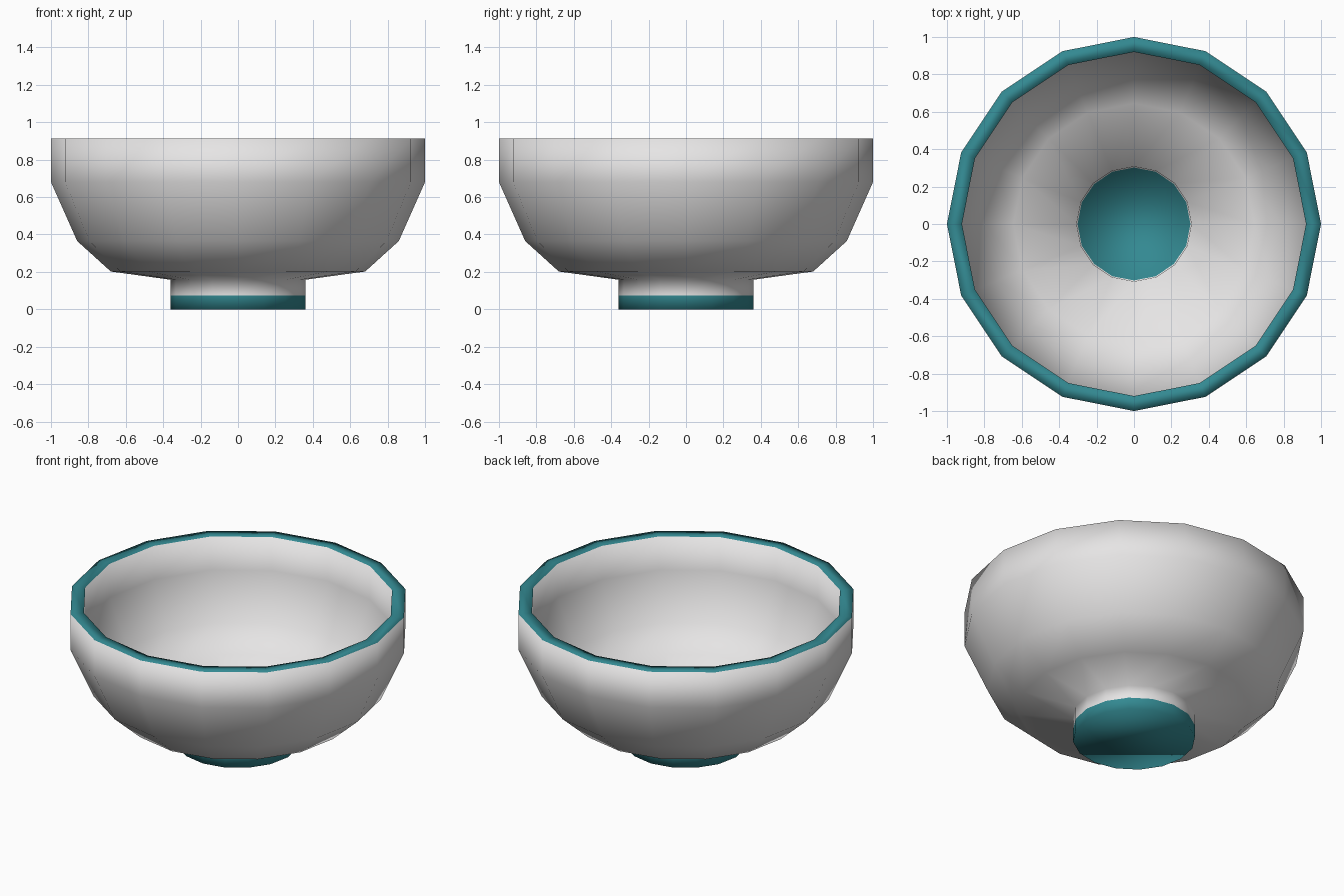
import bpy, bmesh, math

if "Cube" in bpy.data.objects:
    bpy.data.objects.remove(bpy.data.objects["Cube"])

SIDES = 16


def material(name, rgb):
    m = bpy.data.materials.new(name)
    m.diffuse_color = (*rgb, 1)
    m.use_nodes = True
    m.node_tree.nodes["Principled BSDF"].inputs["Base Color"].default_value = m.diffuse_color
    return m


white = material("white glaze", (0.79, 0.78, 0.78))
teal = material("teal", (0.033, 0.25, 0.285))


def lathe(name, profile, is_teal):
    """Spin (radius, z) points about z; close both ends with a disc."""
    bm = bmesh.new()
    rings = []
    for r, z in profile:
        rings.append([bm.verts.new((r * math.cos(a), r * math.sin(a), z))
                      for a in (2 * math.pi * i / SIDES for i in range(SIDES))])
    for k, (lo, hi) in enumerate(zip(rings, rings[1:])):
        for i in range(SIDES):
            j = (i + 1) % SIDES
            f = bm.faces.new((lo[i], lo[j], hi[j], hi[i]))
            f.material_index = int(is_teal(k))
    for ring in (rings[0][::-1], rings[-1]):
        bm.faces.new(ring).material_index = 1
    for f in bm.faces:
        f.smooth = True
    bmesh.ops.recalc_face_normals(bm, faces=bm.faces[:])
    me = bpy.data.meshes.new(name)
    bm.to_mesh(me)
    bm.free()
    me.materials.append(white)
    me.materials.append(teal)
    ob = bpy.data.objects.new(name, me)
    bpy.context.collection.objects.link(ob)
    return ob


# Outer wall from the foot up, over the rim, then down the inside to the well
outer = [(0.36, 0), (0.36, 0.075), (0.36, 0.158), (0.68, 0.202),
         (0.86, 0.365), (1.0, 0.68), (1.0, 0.913)]
inner = [(0.92, 0.913), (0.92, 0.695), (0.795, 0.41), (0.645, 0.273),
         (0.307, 0.215), (0.302, 0.075)]
RIM = len(outer) - 1

# Teal foot band (strip 0), teal rim, and teal discs under and inside
lathe("bowl", outer + inner, lambda k: k in (0, RIM))
